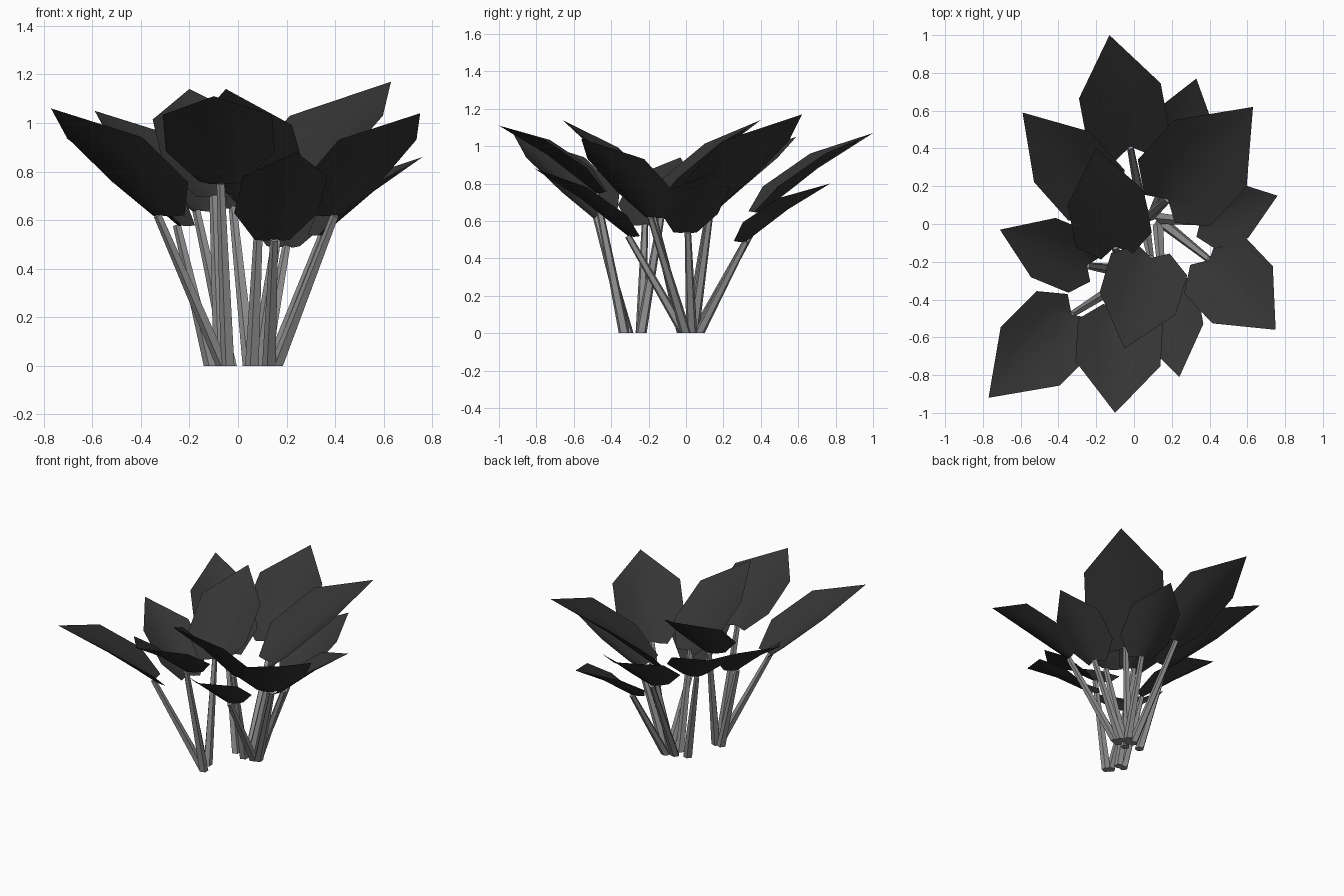
import bpy
import math
from mathutils import Vector

old = bpy.data.objects.get("Cube")
if old:
    bpy.data.objects.remove(old, do_unlink=True)


def make_material(name, value):
    mat = bpy.data.materials.new(name)
    mat.use_nodes = True
    colour = (value, value, value, 1)
    mat.diffuse_color = colour
    mat.node_tree.nodes["Principled BSDF"].inputs["Base Color"].default_value = colour
    return mat


leaf_grey = make_material("dark leaf grey", 0.035)
stem_grey = make_material("stem grey", 0.28)


def add_mesh(name, verts, faces, material, smooth):
    mesh = bpy.data.meshes.new(name)
    mesh.from_pydata(verts, [], faces)
    mesh.update()
    mesh.materials.append(material)
    for face in mesh.polygons:
        face.use_smooth = smooth
    obj = bpy.data.objects.new(name, mesh)
    bpy.context.collection.objects.link(obj)
    return obj


# Leaf rows: midrib position, edge position (along length), edge half width, edge lift, midrib crown
ROWS = [(0, -.1, .42, .2, 0), (.15, .07, 1, .45, .03), (.5, .5, 1, .36, .1)]
# Channelled cross-section: side offset and share of the lift
COLUMNS = [(-1, 1), (-.5, .38), (0, 0), (.5, .38), (1, 1)]


def add_leaf(name, base, tip, width):
    axis = tip - base
    side = Vector((-axis.y, axis.x, 0)).normalized()
    verts = []
    for mid, edge, spread, lift, crown in ROWS:
        for offset, rise in COLUMNS:
            along = mid + (edge - mid) * abs(offset)
            point = base + axis * along + side * (offset * spread * width)
            point.z += (crown + lift * rise) * width
            verts.append(point)
    verts.append(tip)
    n = len(COLUMNS)
    faces = []
    for row in range(len(ROWS)):
        for col in range(n - 1):
            a = row * n + col
            if row < len(ROWS) - 1:
                faces.append((a + 1, a, a + n, a + n + 1))
            else:
                faces.append((a + 1, a, len(verts) - 1))
    add_mesh(name, verts, faces, leaf_grey, True)


def add_stem(name, foot, top, sides=5):
    # Tapered tube with a level foot
    lean = (top - foot).normalized()
    across = lean.cross(Vector((0, 1, 0))).normalized()
    over = across.cross(lean)
    verts = []
    for i in range(sides):
        angle = math.tau * i / sides
        c, s = math.cos(angle), math.sin(angle)
        verts.append(foot + Vector((-c, s, 0)) * .031)
        verts.append(top + (across * c + over * s) * .018)
    faces = []
    for i in range(sides):
        j = (i + 1) % sides
        faces.append((2 * j, 2 * i, 2 * i + 1, 2 * j + 1))
    faces.append([2 * i for i in range(sides)])
    faces.append([2 * i + 1 for i in reversed(range(sides))])
    add_mesh(name, verts, faces, stem_grey, False)


# Each plant part: leaf base, leaf tip, half width, stem foot
LEAVES = {
    "back": ((-.02, .41, .65), (-.13, 1, 1.07), .22, (.05, .05)),
    "back_low": ((.2, .32, .49), (.33, .77, .8), .17, (.11, .07)),
    "back_left": ((.18, .13, .65), (.63, .62, 1.17), .26, (.08, .04)),
    "left_low": ((.35, .01, .54), (.76, .15, .86), .16, (.14, .03)),
    "left": ((.4, -.19, .62), (.75, -.56, 1.04), .22, (.16, 0)),
    "front_left_low": ((.15, -.31, .52), (.24, -.81, .88), .175, (.13, -.01)),
    "front": ((-.07, -.48, .75), (-.1, -1, 1.11), .225, (-.04, -.33)),
    "front_upper": ((.09, -.18, .65), (-.05, -.66, 1.14), .21, (.06, -.02)),
    "front_right": ((-.33, -.48, .62), (-.77, -.92, 1.06), .22, (-.06, -.31)),
    "right_low": ((-.25, -.22, .58), (-.71, -.03, .94), .17, (-.11, -.24)),
    "back_right": ((-.17, .12, .64), (-.59, .59, 1.05), .2, (-.03, .02)),
    "upper_right": ((-.1, -.12, .7), (-.2, .4, 1.14), .205, (-.07, -.24)),
}

for name, (base, tip, width, foot) in LEAVES.items():
    base, tip = Vector(base), Vector(tip)
    add_leaf(name + "_leaf", base, tip, width)
    add_stem(name + "_stem", Vector((*foot, 0)), base)
